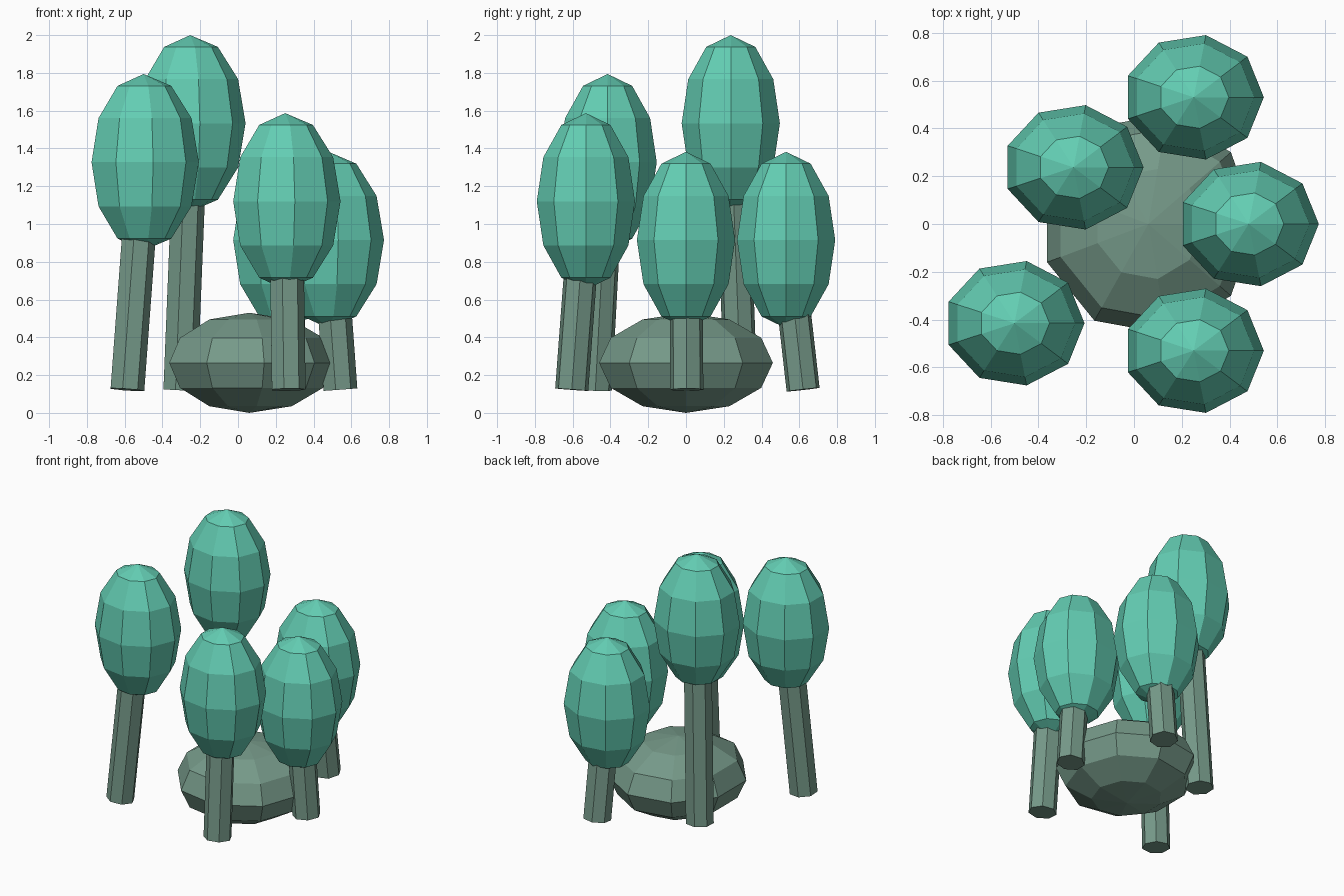
import bpy, bmesh
from math import sin, cos, pi
from mathutils import Vector

cube = bpy.data.objects.get("Cube")
if cube:
    bpy.data.objects.remove(cube, do_unlink=True)


def make_material(name, color):
    mat = bpy.data.materials.new(name)
    mat.use_nodes = True
    mat.diffuse_color = color
    mat.node_tree.nodes["Principled BSDF"].inputs["Base Color"].default_value = color
    return mat


leaf_mat = make_material("leaf teal", (0.125, 0.61, 0.45, 1))
stem_mat = make_material("dull green", (0.18, 0.32, 0.25, 1))


def finish(name, bm, mat, location):
    bmesh.ops.recalc_face_normals(bm, faces=bm.faces)
    mesh = bpy.data.meshes.new(name)
    bm.to_mesh(mesh)
    bm.free()
    mesh.materials.append(mat)
    obj = bpy.data.objects.new(name, mesh)
    obj.location = location
    bpy.context.collection.objects.link(obj)
    return obj


def add_ring(bm, sides, rx, ry, z):
    """Ring of vertices with its first corner on +x."""
    angles = [2 * pi * i / sides for i in range(sides)]
    return [bm.verts.new((rx * cos(a), ry * sin(a), z)) for a in angles]


def bridge(bm, low, high):
    n = len(low)
    for i in range(n):
        j = (i + 1) % n
        bm.faces.new((low[i], low[j], high[j], high[i]))


def ellipsoid(name, location, radii, mat, sides=9, bands=6):
    """Faceted ball with pole fans."""
    rx, ry, rz = radii
    bm = bmesh.new()
    tilts = [pi * k / bands for k in range(1, bands)]
    rings = [add_ring(bm, sides, rx * sin(t), ry * sin(t), -rz * cos(t)) for t in tilts]
    for low, high in zip(rings, rings[1:]):
        bridge(bm, low, high)
    for ring, z in ((rings[0], -rz), (rings[-1], rz)):
        pole = bm.verts.new((0, 0, z))
        for i in range(sides):
            bm.faces.new((ring[i], ring[(i + 1) % sides], pole))
    return finish(name, bm, mat, location)


def stem(name, foot, top):
    """Seven-sided prism leaning from foot to top."""
    axis = Vector(top) - Vector(foot)
    bm = bmesh.new()
    low = add_ring(bm, 7, 0.094, 0.09, 0)
    high = add_ring(bm, 7, 0.094, 0.09, axis.length)
    bridge(bm, low, high)
    bm.faces.new(low)
    bm.faces.new(high)
    obj = finish(name, bm, stem_mat, foot)
    obj.rotation_mode = "QUATERNION"
    obj.rotation_quaternion = Vector((0, 0, 1)).rotation_difference(axis)


# Central rounded boulder
ellipsoid("base_rock", (0.06, 0, 0.265), (0.451, 0.467, 0.265), stem_mat)

# Leafy crowns on leaning stems: crown centre, then stem foot
plants = {
    "front_right": ((-0.5, -0.415, 1.327), (-0.59, -0.48)),
    "back_right": ((-0.253, 0.237, 1.533), (-0.31, 0.29)),
    "front_left": ((0.25, -0.53, 1.12), (0.264, -0.605)),
    "back_left": ((0.25, 0.53, 0.915), (0.268, 0.62)),
    "left": ((0.48, 0, 0.915), (0.538, 0.004)),
}
for side, (center, foot) in plants.items():
    ellipsoid(side + "_crown", center, (0.293, 0.264, 0.467), leaf_mat)
    stem(side + "_stem", (*foot, 0.123), center)
